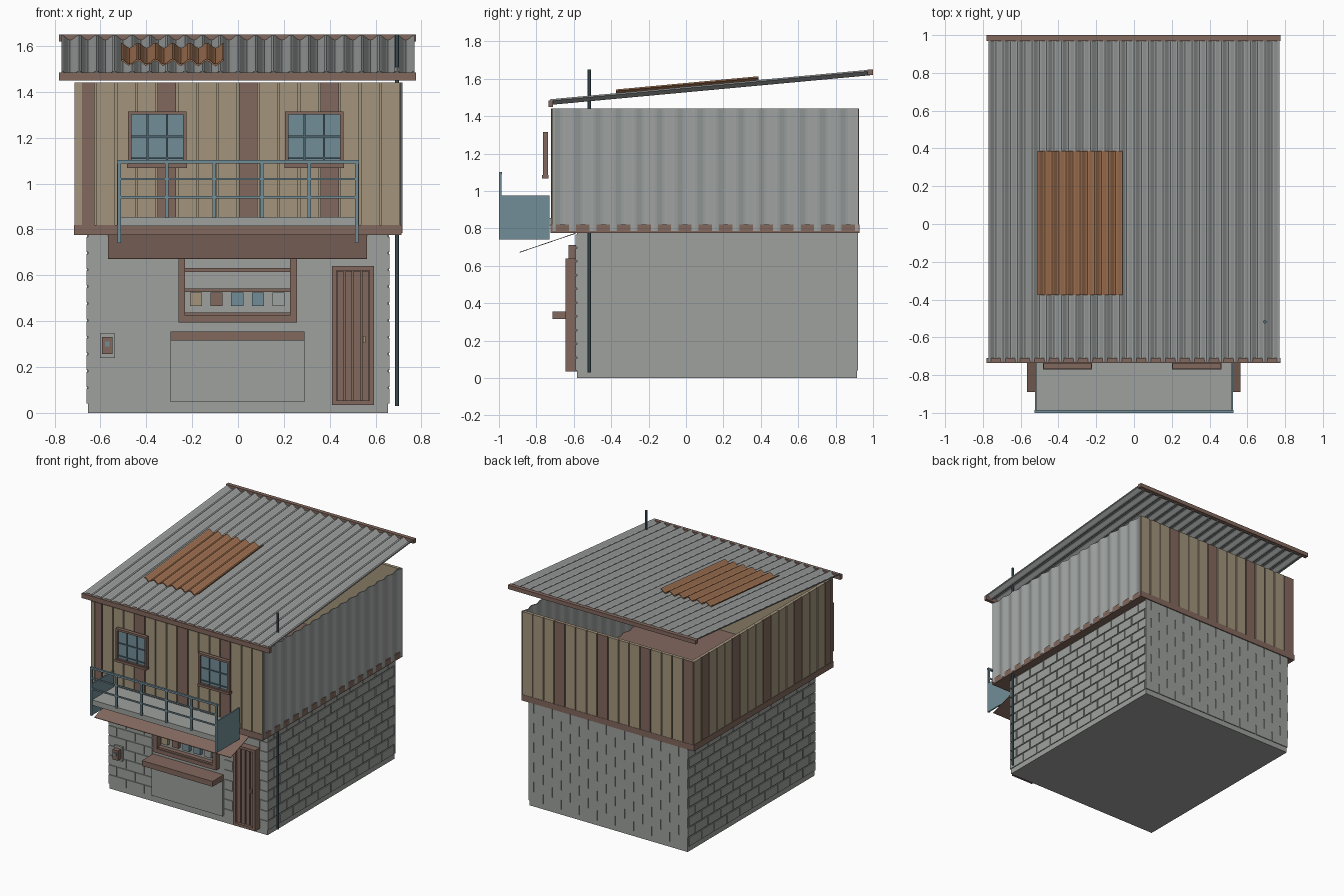
import bpy, bmesh, math
from mathutils import Vector

if "Cube" in bpy.data.objects:
    bpy.data.objects.remove(bpy.data.objects["Cube"])


def mat(name, r, g, b):
    m = bpy.data.materials.new(name)
    m.diffuse_color = (r, g, b, 1)
    m.use_nodes = True
    m.node_tree.nodes["Principled BSDF"].inputs["Base Color"].default_value = m.diffuse_color
    return m


GREY = mat("concrete grey", .34, .355, .335)
METAL = mat("sheet metal grey", .34, .36, .35)
BROWN = mat("wood brown", .225, .14, .112)
TAN = mat("board tan", .37, .30, .205)
TEAL = mat("painted teal", .17, .27, .31)
DARK = mat("dark steel teal", .075, .125, .15)
RUST = mat("rust orange", .36, .17, .085)


def finish(name, bm, mats):
    bmesh.ops.recalc_face_normals(bm, faces=bm.faces)
    me = bpy.data.meshes.new(name)
    bm.to_mesh(me)
    bm.free()
    for m in mats:
        me.materials.append(m)
    ob = bpy.data.objects.new(name, me)
    bpy.context.collection.objects.link(ob)
    return ob


def boxes(name, items, *mats):
    """items: (x0, x1, y0, y1, z0, z1[, material index])"""
    bm = bmesh.new()
    for it in items:
        x0, x1, y0, y1, z0, z1 = it[:6]
        r = bmesh.ops.create_cube(bm, size=1)
        for v in r["verts"]:
            v.co = Vector(((x0 + x1) / 2 + v.co.x * (x1 - x0),
                           (y0 + y1) / 2 + v.co.y * (y1 - y0),
                           (z0 + z1) / 2 + v.co.z * (z1 - z0)))
            for f in v.link_faces:
                f.material_index = it[6] if len(it) > 6 else 0
    return finish(name, bm, mats)


def frame(x0, x1, y0, y1, z0, z1, w, *idx):
    return [(x0, x0 + w, y0, y1, z0, z1, *idx), (x1 - w, x1, y0, y1, z0, z1, *idx),
            (x0 + w, x1 - w, y0, y1, z1 - w, z1, *idx), (x0 + w, x1 - w, y0, y1, z0, z0 + w, *idx)]


def corrugated(name, m, a0, a1, waves, amp, thick, place):
    """Wavy sheet; place(a, offset, end) gives the point for end 0 or 1."""
    bm = bmesh.new()
    n = waves * 8
    rings = []
    for i in range(n + 1):
        a = a0 + (a1 - a0) * i / n
        o = amp * math.cos(2 * math.pi * waves * i / n)
        rings.append([bm.verts.new(place(a, o + t, e))
                      for e, t in ((0, 0), (1, 0), (1, -thick), (0, -thick))])
    for p, q in zip(rings, rings[1:]):
        for k in range(4):
            bm.faces.new((p[k], p[(k + 1) % 4], q[(k + 1) % 4], q[k]))
    bm.faces.new(rings[0])
    bm.faces.new(rings[-1])
    return finish(name, bm, [m])


# ground floor core and block courses
boxes("ground_floor", [(-.654, .654, -.584, .914, 0, .78)], GREY)


def courses(a0, a1, gap_z, length=.15, rows=10, z0=.04, z1=.775):
    """Running bond rectangles (a0, a1, z0, z1)."""
    h = (z1 - z0) / rows
    out = []
    for r in range(rows):
        a = a0 - (length / 2 if r % 2 else 0)
        while a < a1 - .01:
            s, e = max(a, a0), min(a + length - .008, a1)
            if e - s > .01:
                out.append((s, e, z0 + r * h, z0 + (r + 1) * h - gap_z))
            a += length
    return out


for side, s in (("left", -1), ("right", 1)):
    lo, hi = sorted((s * .65, s * .66))
    boxes(side + "_blocks", [(lo, hi, a, b, c, d) for a, b, c, d in courses(-.588, .92, .008)], GREY)
boxes("back_blocks", [(a, b, .91, .92, c, d) for a, b, c, d in courses(-.658, .658, 0)], GREY)
boxes("front_blocks", [(a, b, -.59, -.58, c, d)
                       for a, b, c, d in courses(-.658, -.3, .008) + courses(.3, .658, .008)], GREY)

# upper floor slab and walls (open at the top)
boxes("upper_floor_beam", [(-.715, .713, -.724, .927, .775, .82)], BROWN)
boxes("upper_walls", [(-.704, .70, -.712, -.695, .82, 1.44),
                      (-.704, .70, .9, .917, .82, 1.44),
                      (-.704, -.687, -.712, .917, .82, 1.44)], TAN)

G = .004
planks = []
for i in range(16):
    a = -.71 + i * 1.42 / 16
    b = a + 1.42 / 16
    c = 1 if i % 4 == 0 else 0
    planks.append((a + G, b - G, -.72, -.708, .815, 1.44, c))
    planks.append((a + G, b - G, .913, .925, .815, 1.44, c))
for i in range(18):
    a = -.72 + i * 1.645 / 18
    planks.append((-.712, -.70, a + G, a + 1.645 / 18 - G, .815, 1.44, 1 if i % 4 == 0 else 0))
planks.append((-.713, -.68, -.723, -.70, .82, 1.44, 0))
boxes("wall_planks", planks, TAN, BROWN)

# corrugated right wall
corrugated("right_metal_wall", METAL, -.715, .922, 15, .007, .006,
           lambda a, o, e: (.71 + o, a, (.785, 1.44)[e]))


# roof, rust patch and fascias
def roof_z(y):
    return 1.475 + (y + .73) * .0925


corrugated("roof_sheet", METAL, -.77, .77, 20, .011, .008,
           lambda a, o, e: (a, (-.728, .985)[e], roof_z((-.728, .985)[e]) + o + .004))
corrugated("roof_patch", RUST, -.51, -.06, 6, .011, .008,
           lambda a, o, e: (a, (-.375, .387)[e], roof_z((-.375, .387)[e]) + o + .024))
boxes("roof_fascias", [(-.78, .775, -.735, -.71, 1.45, 1.485),
                       (-.78, .775, .97, 1.0, 1.62, 1.65)], BROWN)

# windows
for side, x0 in (("left", -.48), ("right", .205)):
    x1 = x0 + .255
    parts = frame(x0, x1, -.765, -.738, 1.075, 1.315, .015)
    parts.append((x0 - .003, x1 + .003, -.77, -.735, 1.068, 1.085))
    boxes(side + "_window_frame", parts, BROWN)
    boxes(side + "_window_glass", [(x0 + .01, x1 - .01, -.75, -.742, 1.08, 1.305)], TEAL)
    bars = [(x0 + .255 * k / 3 - .004, x0 + .255 * k / 3 + .004, -.757, -.748, 1.085, 1.3) for k in (1, 2)]
    bars += [(x0 + .015, x1 - .015, -.757, -.748, z - .004, z + .004) for z in (1.11, 1.205)]
    boxes(side + "_window_bars", bars, DARK)

# balcony
boxes("balcony_slab", [(-.52, .52, -.99, -.715, .815, .855)], GREY)
boxes("balcony_side_panels", [(s * .52 - .005, s * .52 + .005, -.995, -.73, .74, .975) for s in (-1, 1)], TEAL)
rails = [(-.527, .527, -1.0, -.985, 1.088, 1.102)]
rails += [(-.52, .52, -.997, -.988, z - .005, z + .005) for z in (.94, 1.02)]
for i in range(6):
    x = -.518 + i * 1.036 / 5
    rails.append((x - .007, x + .007, -.999, -.986, .74 if i in (0, 5) else .85, 1.095))
boxes("balcony_railing", rails, TEAL)

# sloping awning under the balcony
bm = bmesh.new()
for t in (0, -.004):
    bm.faces.new([bm.verts.new(p) for p in ((-.567, -.89, .674 + t), (.563, -.89, .674 + t),
                                           (.563, -.59, .776 + t), (-.567, -.59, .776 + t))])
bmesh.ops.bridge_loops(bm, edges=bm.edges)
finish("awning", bm, [BROWN])

# shop opening with shelves and goods
boxes("shop_frame", frame(-.26, .257, -.627, -.58, .395, .712, .03), BROWN)
boxes("shop_shelves", [(-.23, .227, -.62, -.58, z - .008, z + .008) for z in (.43, .535, .623)], BROWN)
boxes("shop_goods", [(-.21 + i * .09, -.157 + i * .09, -.612, -.58, .465, .525, c)
                     for i, c in enumerate((0, 1, 2, 2, 3))], TAN, BROWN, TEAL, METAL)
boxes("counter_top", [(-.295, .29, -.715, -.58, .315, .355)], BROWN)
boxes("counter_panel", [(-.297, .292, -.6, -.58, .05, .315)], GREY)

# door
boxes("door_frame", frame(.41, .593, -.645, -.58, .035, .64, .02), BROWN)
door = [(.425, .58, -.618, -.58, .05, .625)]
door += [(.432 + i * .036, .461 + i * .036, -.626, -.61, .055, .618) for i in range(4)]
boxes("door_planks", door, BROWN)
boxes("door_handle", [(.546, .555, -.645, -.62, .305, .335)], TAN)

# meter box
boxes("meter_box", [(-.602, -.537, -.605, -.58, .24, .347, 0),
                    (-.592, -.547, -.64, -.6, .257, .33, 1),
                    (-.58, -.56, -.645, -.63, .29, .312, 2)], GREY, BROWN, TEAL)

# standing pipe
bm = bmesh.new()
bmesh.ops.create_cone(bm, cap_ends=True, segments=8, radius1=.009, radius2=.009, depth=1.62)
bmesh.ops.translate(bm, verts=bm.verts, vec=(.693, -.518, .84))
finish("drain_pipe", bm, [DARK])
